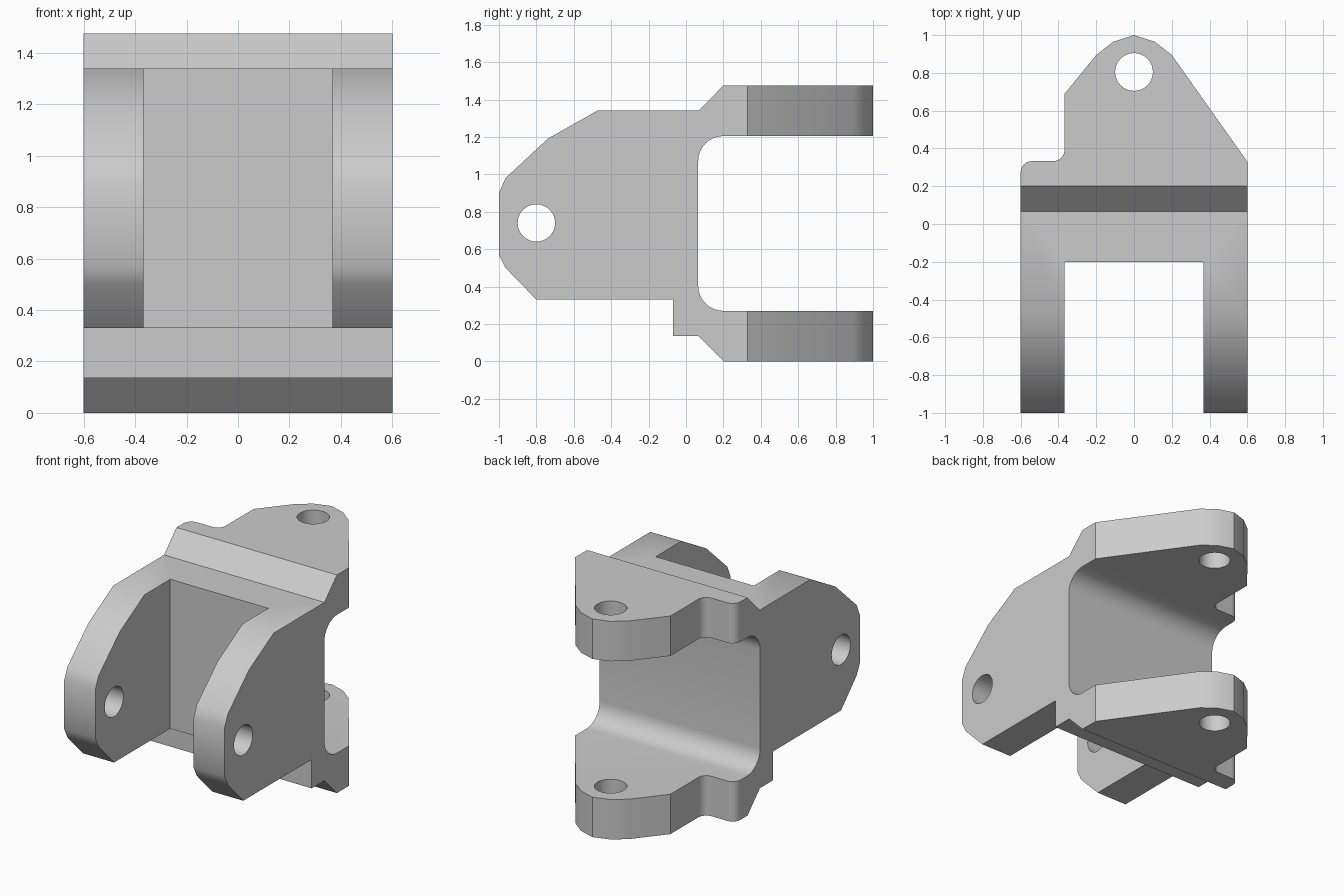
import bpy, bmesh
from math import sin, cos, radians

cube = bpy.data.objects.get("Cube")
if cube:
    bpy.data.objects.remove(cube, do_unlink=True)

grey = bpy.data.materials.new("plain grey")
grey.use_nodes = True
colour = (0.6, 0.6, 0.6, 1)
grey.diffuse_color = colour
grey.node_tree.nodes["Principled BSDF"].inputs["Base Color"].default_value = colour


def arc(cu, cv, r, start, end, steps=8):
    angles = [radians(start + (end - start) * i / steps) for i in range(steps + 1)]
    return [(cu + r * cos(a), cv + r * sin(a)) for a in angles]


def prism(name, points, axis, low, high):
    """Extrude a 2D outline along x (outline in y, z) or z (outline in x, y)."""
    def place(p, s):
        return (s, *p) if axis == "x" else (*p, s)

    bm = bmesh.new()
    face = bm.faces.new([bm.verts.new(place(p, low)) for p in points])
    top = bmesh.ops.extrude_face_region(bm, geom=[face])["geom"]
    step = (high - low, 0, 0) if axis == "x" else (0, 0, high - low)
    bmesh.ops.translate(bm, vec=step, verts=[g for g in top if isinstance(g, bmesh.types.BMVert)])
    bmesh.ops.recalc_face_normals(bm, faces=bm.faces)
    mesh = bpy.data.meshes.new(name)
    bm.to_mesh(mesh)
    bm.free()
    mesh.materials.append(grey)
    obj = bpy.data.objects.new(name, mesh)
    bpy.context.collection.objects.link(obj)
    return obj


def combine(target, tool, operation):
    bpy.context.view_layer.objects.active = target
    mod = target.modifiers.new(operation, "BOOLEAN")
    mod.operation, mod.solver, mod.object = operation, "EXACT", tool
    bpy.ops.object.modifier_apply(modifier=mod.name)
    bpy.data.objects.remove(tool, do_unlink=True)


# Side outline: front lugs, body and the rear channel between the two ears
side = [(-1, 0.57), (-0.965, 0.5), (-0.8, 0.33), (-0.07, 0.33), (-0.07, 0.135),
        (0.067, 0.135), (0.2, 0), (1.1, 0), (1.1, 0.27)]
side += arc(0.2, 0.405, 0.135, 270, 180)
side += arc(0.2, 1.07, 0.135, 180, 90)
side += [(1.1, 1.205), (1.1, 1.475), (0.2, 1.475), (0.067, 1.34), (-0.475, 1.34),
         (-0.74, 1.19), (-0.965, 0.98), (-1, 0.9)]
bracket = prism("clevis_bracket", side, "x", -0.8, 0.8)

# Plan outline: slot between the lugs, tapered ears with a notch on one side
plan = [(-0.6, -1.2), (-0.367, -1.2), (-0.367, -0.2), (0.367, -0.2), (0.367, -1.2),
        (0.6, -1.2), (0.6, 0.33), (0.2, 0.895), (0.11, 0.965), (0, 1),
        (-0.11, 0.965), (-0.2, 0.895), (-0.367, 0.69)]
plan += arc(-0.427, 0.393, 0.06, 0, -90)
plan += arc(-0.54, 0.273, 0.06, 90, 180)
combine(bracket, prism("plan_cutter", plan, "z", -0.2, 1.7), "INTERSECT")

# Pin holes through the lugs and the ears
lug_hole = arc(-0.8, 0.74, 0.1, 0, 360, 32)[:-1]
ear_hole = arc(0, 0.805, 0.1, 0, 360, 32)[:-1]
combine(bracket, prism("lug_hole", lug_hole, "x", -0.9, 0.9), "DIFFERENCE")
combine(bracket, prism("ear_hole", ear_hole, "z", -0.2, 1.7), "DIFFERENCE")

bpy.ops.object.select_all(action="DESELECT")
bracket.select_set(True)
bpy.context.view_layer.objects.active = bracket
bpy.ops.object.shade_smooth_by_angle(angle=radians(30))
